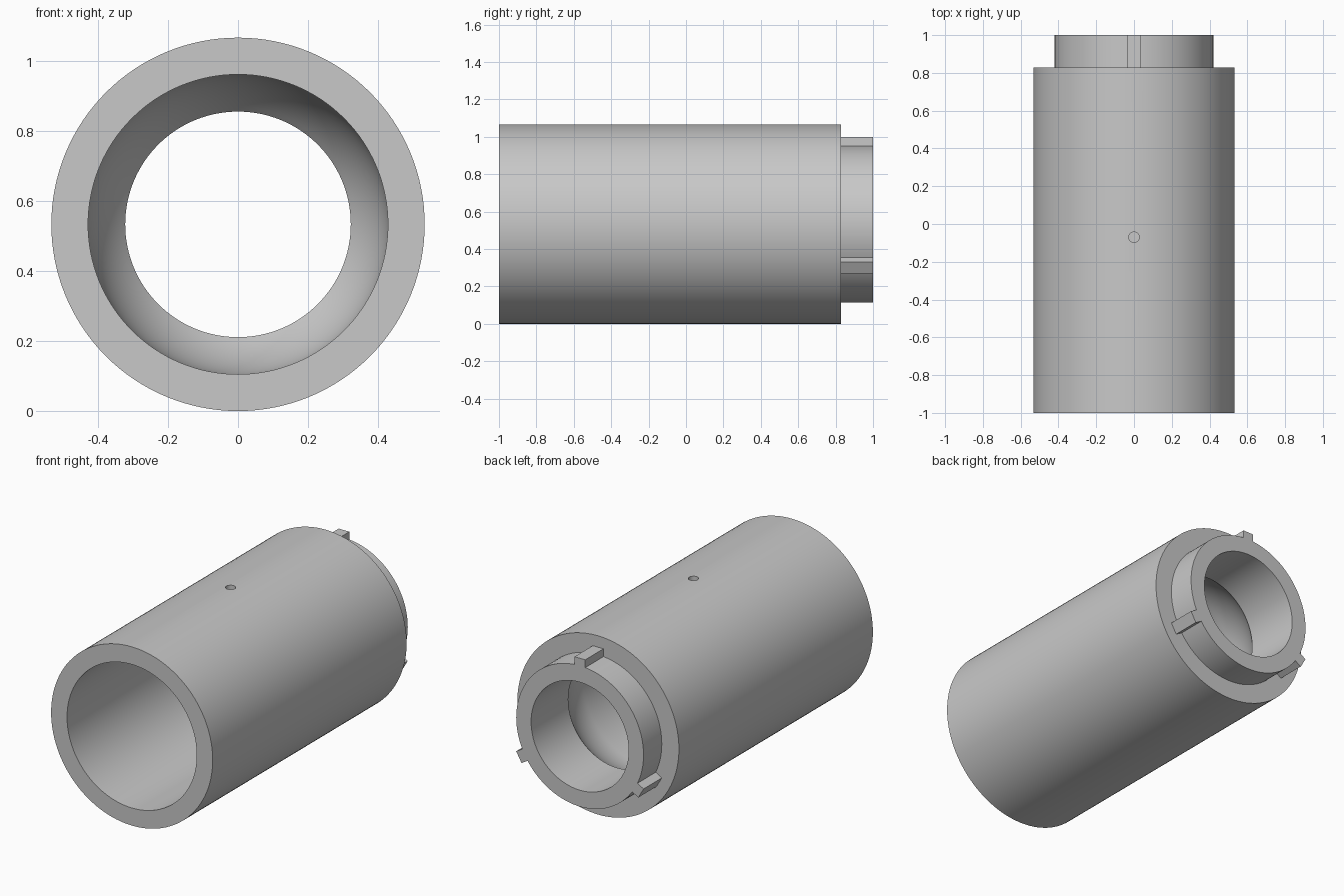
import bpy, bmesh, math
from mathutils import Matrix, Vector

cube = bpy.data.objects.get("Cube")
if cube:
    bpy.data.objects.remove(cube, do_unlink=True)

R_BODY, R_COLLAR, R_BORE, R_NECK = 0.533, 0.42, 0.428, 0.322
R_LUG, LUG_W = 0.465, 0.07
Y_FRONT, Y_STEP, Y_BACK, Y_NECK = -1.0, 0.828, 1.0, 0.65
AXIS = Vector((0, 0, R_BODY))
SEGMENTS = 128

grey = bpy.data.materials.new("grey metal")
grey.use_nodes = True
grey.diffuse_color = (0.58, 0.58, 0.58, 1)
grey.node_tree.nodes["Principled BSDF"].inputs["Base Color"].default_value = (0.58, 0.58, 0.58, 1)


def make_object(name, bm):
    bmesh.ops.recalc_face_normals(bm, faces=bm.faces)
    mesh = bpy.data.meshes.new(name)
    bm.to_mesh(mesh)
    bm.free()
    mesh.materials.append(grey)
    obj = bpy.data.objects.new(name, mesh)
    bpy.context.collection.objects.link(obj)
    return obj


def lathe(name, profile):
    """Turn a closed (y, radius) profile about the sleeve axis."""
    bm = bmesh.new()
    verts = [bm.verts.new((0, y, R_BODY + r)) for y, r in profile]
    edges = [bm.edges.new((a, b)) for a, b in zip(verts, verts[1:] + verts[:1])]
    bmesh.ops.spin(bm, geom=verts + edges, cent=AXIS, axis=(0, 1, 0),
                   angle=math.tau, steps=SEGMENTS, use_merge=True)
    bmesh.ops.remove_doubles(bm, verts=bm.verts, dist=1e-5)
    return make_object(name, bm)


def combine(target, tool, operation):
    mod = target.modifiers.new(tool.name, "BOOLEAN")
    mod.operation, mod.solver, mod.object = operation, "EXACT", tool
    bpy.context.view_layer.objects.active = target
    bpy.ops.object.modifier_apply(modifier=mod.name)
    bpy.data.objects.remove(tool, do_unlink=True)


# Sleeve: outer step, neck bore, spherical seat and wide front bore
seat_end = math.acos(R_NECK / R_BORE)
seat_y = Y_NECK - R_BORE * math.sin(seat_end)
seat = [(seat_y + R_BORE * math.sin(seat_end * i / 14),
         R_BORE * math.cos(seat_end * i / 14)) for i in range(14, -1, -1)]
sleeve = lathe("sleeve", [(Y_FRONT, R_BODY), (Y_STEP, R_BODY), (Y_STEP, R_COLLAR),
                          (Y_BACK, R_COLLAR), (Y_BACK, R_NECK), *seat, (Y_FRONT, R_BORE)])

# Three locking lugs spaced evenly around the rear collar
lug_base = R_COLLAR - 0.04
for i in range(3):
    bm = bmesh.new()
    bmesh.ops.create_cube(bm, size=1)
    bmesh.ops.scale(bm, verts=bm.verts, vec=(LUG_W, Y_BACK - Y_STEP, R_LUG - lug_base))
    bmesh.ops.translate(bm, verts=bm.verts,
                        vec=(0, (Y_BACK + Y_STEP) / 2, (R_LUG + lug_base) / 2))
    turn = Matrix.Translation(AXIS) @ Matrix.Rotation(math.tau * i / 3, 4, "Y")
    bmesh.ops.transform(bm, matrix=turn, verts=bm.verts)
    combine(sleeve, make_object("lug", bm), "UNION")

# Small oil hole through the top wall
bm = bmesh.new()
bmesh.ops.create_cone(bm, cap_ends=True, segments=32, radius1=0.028, radius2=0.028, depth=0.4,
                      matrix=Matrix.Translation((0, -0.07, 2 * R_BODY)))
combine(sleeve, make_object("oil_hole_cutter", bm), "DIFFERENCE")

bpy.ops.object.select_all(action="DESELECT")
sleeve.select_set(True)
bpy.context.view_layer.objects.active = sleeve
bpy.ops.object.shade_smooth_by_angle(angle=math.radians(30))
